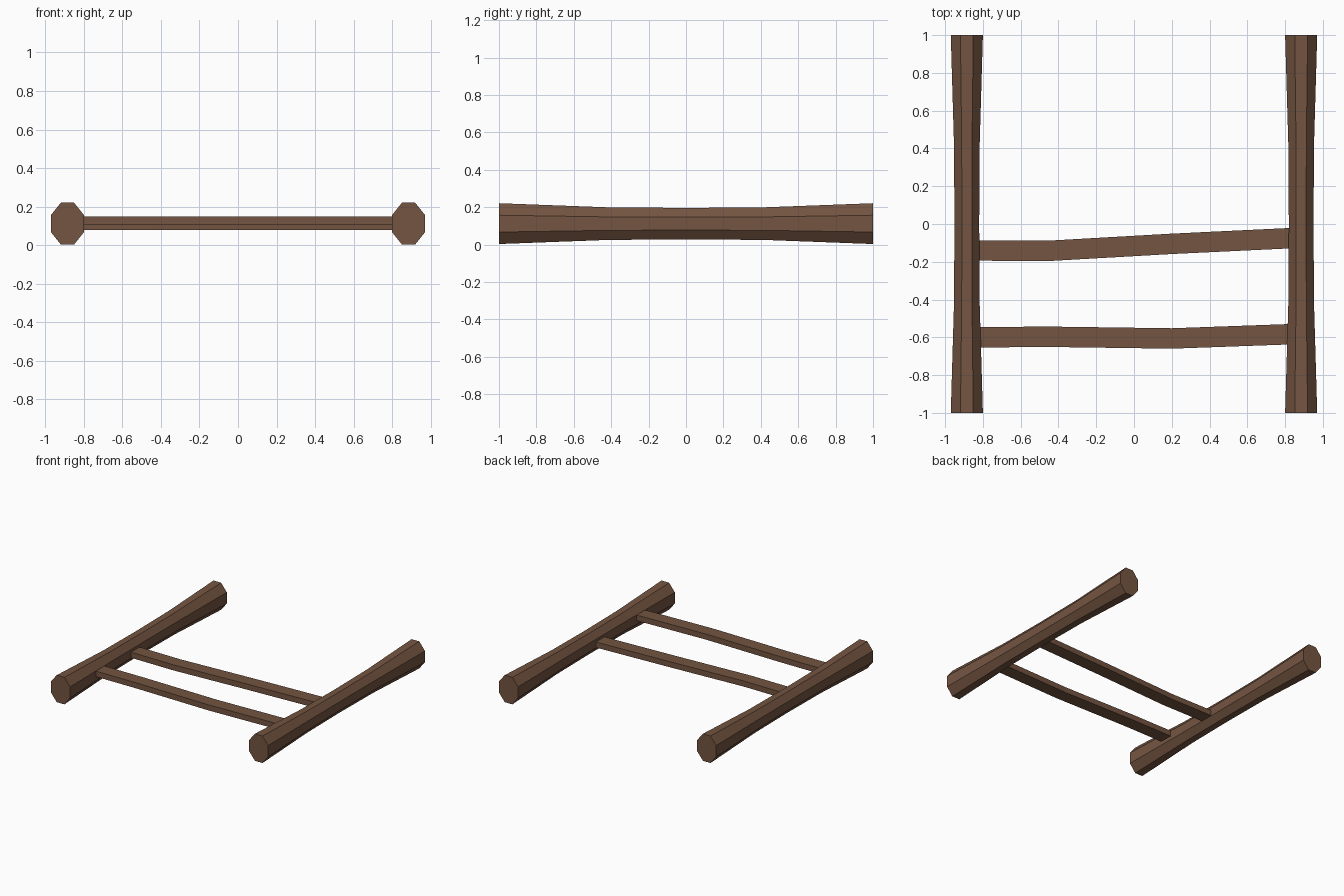
import bpy, bmesh

if "Cube" in bpy.data.objects:
    bpy.data.objects.remove(bpy.data.objects["Cube"])

wood = bpy.data.materials.new("brown wood")
wood.diffuse_color = (0.175, 0.090, 0.053, 1.0)
wood.use_nodes = True
wood.node_tree.nodes["Principled BSDF"].inputs["Base Color"].default_value = wood.diffuse_color


def loft(name, rings):
    """Skin equal-sized rings of points and cap both ends."""
    bm = bmesh.new()
    rows = [[bm.verts.new(p) for p in ring] for ring in rings]
    n = len(rows[0])
    for a, b in zip(rows, rows[1:]):
        for i in range(n):
            j = (i + 1) % n
            bm.faces.new((a[i], a[j], b[j], b[i]))
    bm.faces.new(rows[0])
    bm.faces.new(rows[-1])
    bmesh.ops.recalc_face_normals(bm, faces=bm.faces)
    mesh = bpy.data.meshes.new(name)
    bm.to_mesh(mesh)
    bm.free()
    mesh.materials.append(wood)
    obj = bpy.data.objects.new(name, mesh)
    bpy.context.collection.objects.link(obj)
    return obj


# Side rails: octagonal logs, thinner in the middle
HX, HZ, FX, FZ, ZC = 0.085, 0.109, 0.034, 0.045, 0.112
octagon = [(FX, HZ), (HX, FZ), (HX, -FZ), (FX, -HZ),
           (-FX, -HZ), (-HX, -FZ), (-HX, FZ), (-FX, HZ)]
stations = [(-1.0, 1.0), (-0.42, 0.80), (0.0, 0.77), (0.42, 0.80), (1.0, 1.0)]
for name, cx in (("left_rail", -0.885), ("right_rail", 0.885)):
    loft(name, [[(cx + x * s, y, ZC + z * s) for x, z in octagon]
                for y, s in stations])


# Rungs: bent flat bars whose ends sit inside the rails
def rung(name, path, z0, z1, half=0.054):
    loft(name, [[(x, y - half, z0), (x, y + half, z0),
                 (x, y + half, z1), (x, y - half, z1)] for x, y in path])


rung("front_rung", [(-0.87, -0.60), (-0.45, -0.597), (0.2, -0.606), (0.87, -0.582)],
     0.105, 0.15)
rung("rear_rung", [(-0.87, -0.14), (-0.45, -0.142), (0.2, -0.105), (0.87, -0.073)],
     0.08, 0.125)
